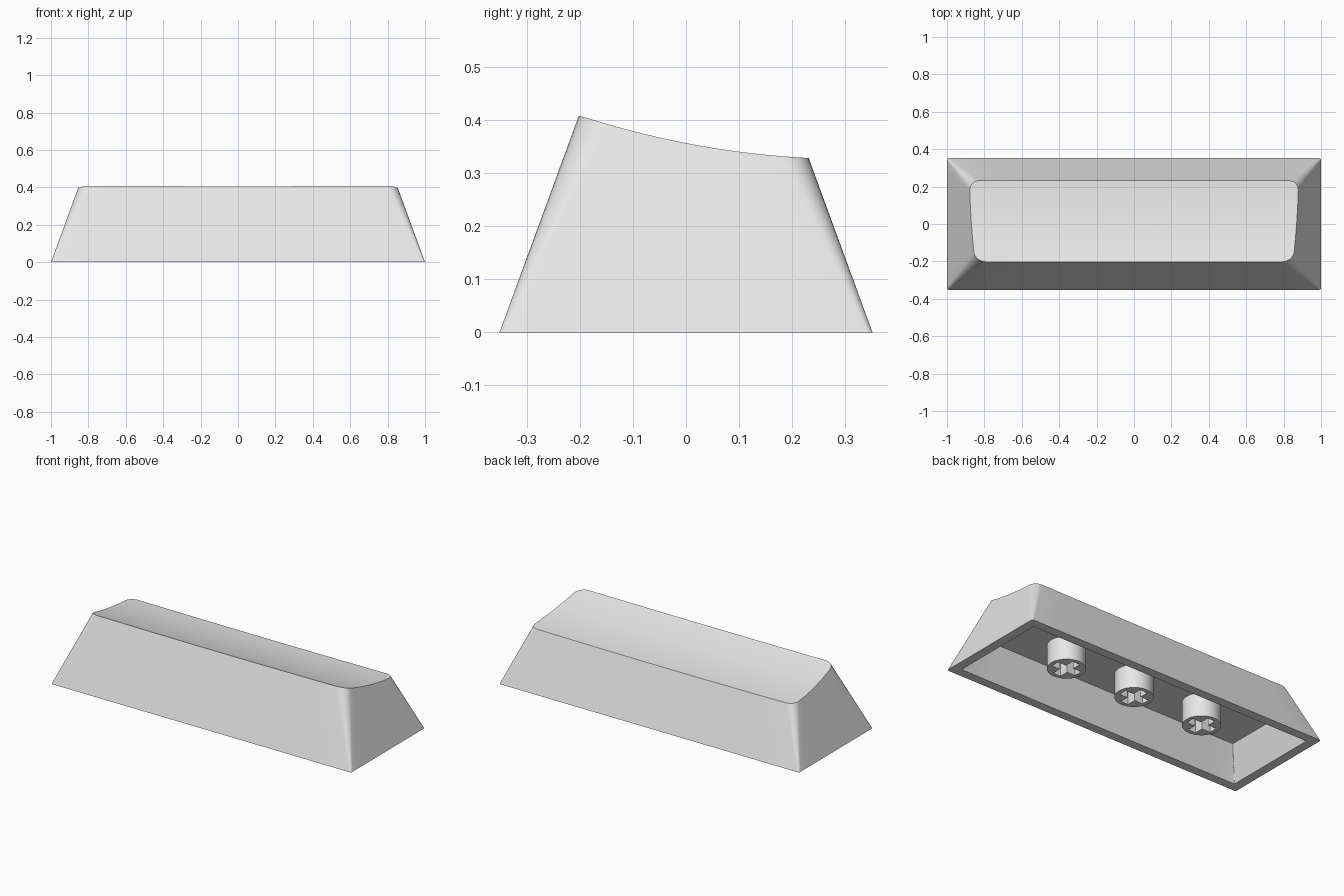
import bpy, bmesh, math
from mathutils import Vector

if "Cube" in bpy.data.objects:
    bpy.data.objects.remove(bpy.data.objects["Cube"], do_unlink=True)

HALF_X, HALF_Y = 1.0, 0.352
DRAFT = 0.366       # inward lean of every wall per unit of height
WALL = 0.055
CEILING = 0.19      # roof of the hollow underside
STEM_BOTTOM = 0.05
ARC, SIDE = 6, 12   # steps per rounded corner and per straight side

grey = bpy.data.materials.new("light grey plastic")
grey.use_nodes = True
grey.diffuse_color = (0.8, 0.8, 0.8, 1)
grey.node_tree.nodes["Principled BSDF"].inputs["Base Color"].default_value = (0.8, 0.8, 0.8, 1)


def make_object(name, bm):
    bmesh.ops.recalc_face_normals(bm, faces=bm.faces)
    mesh = bpy.data.meshes.new(name)
    bm.to_mesh(mesh)
    bm.free()
    mesh.materials.append(grey)
    obj = bpy.data.objects.new(name, mesh)
    bpy.context.collection.objects.link(obj)
    bpy.ops.object.select_all(action='DESELECT')
    obj.select_set(True)
    bpy.context.view_layer.objects.active = obj
    bpy.ops.object.shade_smooth_by_angle(angle=math.radians(30))
    return obj


def outline(z, inset=0.0, r_base=0.01, r_grow=0.12):
    """Rounded rectangle of the drafted wall at height z."""
    r = r_base + r_grow * z
    hx = HALF_X - inset - DRAFT * z - r
    hy = HALF_Y - inset - DRAFT * z - r
    arcs = []
    for i, (sx, sy) in enumerate([(1, 1), (-1, 1), (-1, -1), (1, -1)]):
        angles = [(i + k / ARC) * math.pi / 2 for k in range(ARC + 1)]
        arcs.append([Vector((sx * hx + r * math.cos(a), sy * hy + r * math.sin(a), z)) for a in angles])
    pts = []
    for i, arc in enumerate(arcs):
        pts += arc
        following = arcs[(i + 1) % 4][0]
        pts += [arc[-1].lerp(following, k / SIDE) for k in range(1, SIDE)]
    return pts


def dish(x, y):
    """Height of the scooped top surface."""
    return 0.353 - 0.195 * y + 0.32 * y * y + 0.0055 * x * x


def top_outline():
    """Where the drafted walls meet the scooped top."""
    pts = []
    for i in range(len(outline(0))):
        z = 0.36
        for _ in range(8):
            p = outline(z)[i]
            z = dish(p.x, p.y)
        pts.append(Vector((p.x, p.y, z)))
    return pts


# Hollow cap: roof of the cavity, inner walls, rim, outer walls, scooped top
edge = top_outline()
rings = [outline(CEILING, WALL, 0.004, 0), outline(0, WALL, 0.004, 0), outline(0), edge]
for step in range(1, 12):
    f = 1 - step / 12
    rings.append([Vector((p.x * f, p.y * f, dish(p.x * f, p.y * f))) for p in edge])

bm = bmesh.new()
loops = [[bm.verts.new(p) for p in ring] for ring in rings]
for a, b in zip(loops, loops[1:]):
    for i in range(len(a)):
        j = (i + 1) % len(a)
        bm.faces.new((a[i], a[j], b[j], b[i]))
bm.faces.new(loops[0])
centre = bm.verts.new((0, 0, dish(0, 0)))
last = loops[-1]
for i in range(len(last)):
    bm.faces.new((last[i], last[(i + 1) % len(last)], centre))
make_object("cap_shell", bm)


# Mounting stems: tubes with a cross-shaped socket
def add_stem(name, x, radius=0.104, arm=0.08, half=0.025):
    bm = bmesh.new()
    circle = [(radius * math.cos(a), radius * math.sin(a))
              for a in (k * math.tau / 40 for k in range(40))]
    cross = []
    for q in range(4):
        c, s = round(math.cos(q * math.pi / 2)), round(math.sin(q * math.pi / 2))
        for u, v in ((arm, -half), (arm, half), (half, half)):
            cross.append((c * u - s * v, s * u + c * v))
    edges = []
    for loop in (circle, cross):
        verts = [bm.verts.new((x + u, v, CEILING)) for u, v in loop]
        edges += [bm.edges.new((verts[i - 1], verts[i])) for i in range(len(verts))]
    bmesh.ops.triangle_fill(bm, edges=edges, use_beauty=True)
    moved = bmesh.ops.extrude_face_region(bm, geom=bm.faces[:])["geom"]
    bmesh.ops.translate(bm, verts=[g for g in moved if isinstance(g, bmesh.types.BMVert)],
                        vec=(0, 0, STEM_BOTTOM - CEILING))
    make_object(name, bm)


for label, x in (("right", -0.468), ("middle", 0), ("left", 0.468)):
    add_stem(label + "_stem", x)
